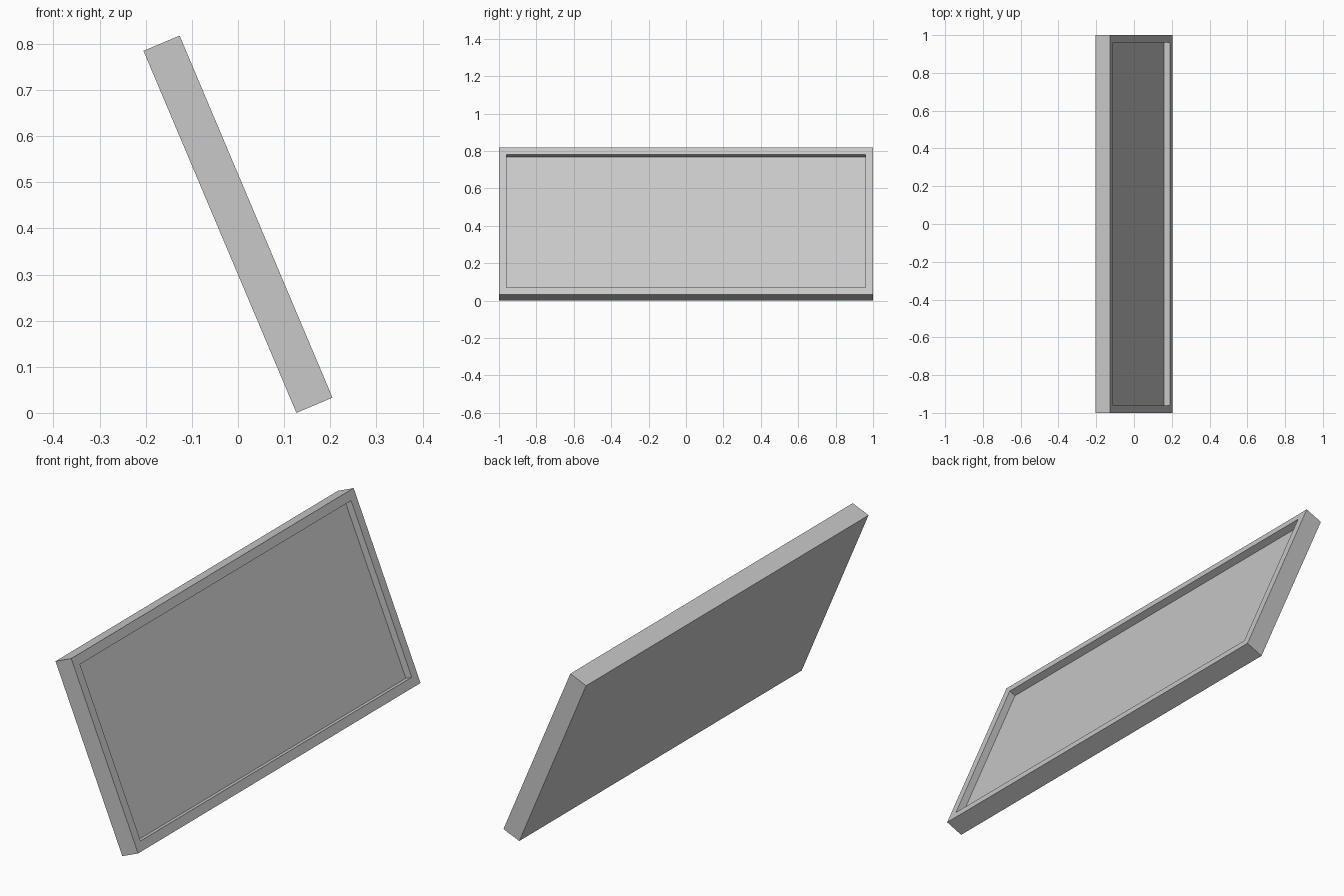
import bpy, bmesh, math
from mathutils import Matrix, Vector

cube = bpy.data.objects.get("Cube")
if cube:
    bpy.data.objects.remove(cube, do_unlink=True)

THICK, WIDTH, LENGTH = 0.085, 2.0, 0.852
RIM, RECESS = 0.04, 0.032
TILT = math.radians(-22.9)

# Plain grey finish
grey = bpy.data.materials.new("light_grey")
grey.use_nodes = True
colour = (0.58, 0.58, 0.58, 1)
grey.diffuse_color = colour
grey.node_tree.nodes["Principled BSDF"].inputs["Base Color"].default_value = colour

# Slab with a rim around a sunken front panel
bm = bmesh.new()
bmesh.ops.create_cube(bm, size=1)
bmesh.ops.scale(bm, vec=(THICK, WIDTH, LENGTH), verts=bm.verts)
bm.normal_update()
panel = max(bm.faces, key=lambda f: f.normal.x)
bmesh.ops.inset_region(bm, faces=[panel], thickness=RIM, use_even_offset=True)
walls = bmesh.ops.extrude_discrete_faces(bm, faces=[panel])
bmesh.ops.translate(bm, vec=(-RECESS, 0, 0), verts=walls["faces"][0].verts)

# Lean the slab back and rest its lower edge on the ground
bmesh.ops.rotate(bm, cent=(0, 0, 0), matrix=Matrix.Rotation(TILT, 3, "Y"), verts=bm.verts)
lowest = min(v.co.z for v in bm.verts)
bmesh.ops.translate(bm, vec=Vector((0, 0, -lowest)), verts=bm.verts)
bmesh.ops.recalc_face_normals(bm, faces=bm.faces)

mesh = bpy.data.meshes.new("leaning_framed_panel")
bm.to_mesh(mesh)
bm.free()
mesh.materials.append(grey)
bpy.context.collection.objects.link(bpy.data.objects.new("leaning_framed_panel", mesh))
